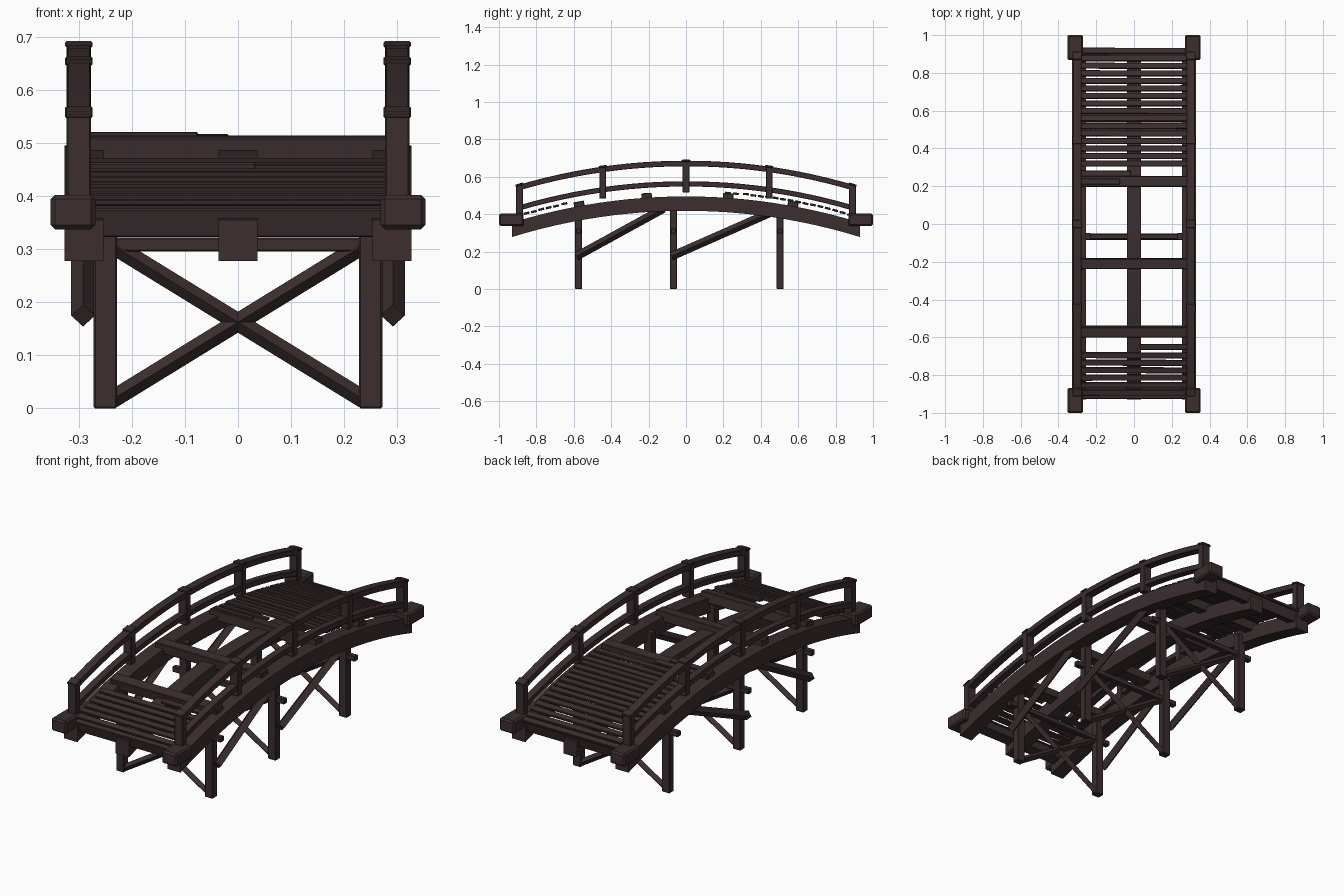
import bpy, bmesh, random
from mathutils import Vector, Matrix

random.seed(4)
cube = bpy.data.objects.get("Cube")
if cube:
    bpy.data.objects.remove(cube)

wood = bpy.data.materials.new("dark_brown_wood")
wood.use_nodes = True
COLOUR = (0.045, 0.027, 0.028, 1)
wood.diffuse_color = COLOUR
wood.node_tree.nodes["Principled BSDF"].inputs["Base Color"].default_value = COLOUR

RADIUS = 3.16
GIRDER_TOP = 0.495


def drop(y):
    """How far the bridge arc falls below its crown at y."""
    return RADIUS - (RADIUS ** 2 - y * y) ** 0.5


def finish(name, bm, bevel=0.0):
    bmesh.ops.recalc_face_normals(bm, faces=bm.faces)
    mesh = bpy.data.meshes.new(name)
    bm.to_mesh(mesh)
    bm.free()
    mesh.materials.append(wood)
    obj = bpy.data.objects.new(name, mesh)
    bpy.context.collection.objects.link(obj)
    if bevel:
        mod = obj.modifiers.new("worn_edges", "BEVEL")
        mod.width = bevel
        mod.segments = 1
    return obj


def box(name, centre, size, pitch=0.0, yaw=0.0, bevel=0.003):
    bm = bmesh.new()
    bmesh.ops.create_cube(bm, size=1)
    bm.transform(Matrix.Translation(centre) @ Matrix.Rotation(yaw, 4, "Z")
                 @ Matrix.Rotation(pitch, 4, "X") @ Matrix.Diagonal((*size, 1)))
    return finish(name, bm, bevel)


def strut(name, start, end, side):
    """Square timber between two points, turned edge up."""
    a, b = Vector(start), Vector(end)
    axis = b - a
    bm = bmesh.new()
    bmesh.ops.create_cube(bm, size=1)
    bm.transform(Matrix.Translation((a + b) / 2)
                 @ axis.to_track_quat("Z", "Y").to_matrix().to_4x4()
                 @ Matrix.Rotation(0.7854, 4, "Z")
                 @ Matrix.Diagonal((side, side, axis.length, 1)))
    return finish(name, bm)


def arc_beam(name, x, width, top, height, reach, bevel=0.002):
    """Curved timber following the bridge arc, with upright ends."""
    bm = bmesh.new()
    steps = 24
    rings = []
    for i in range(steps + 1):
        y = reach * (2 * i / steps - 1)
        z = top - drop(y)
        rings.append([bm.verts.new((x + sx * width / 2, y, zz))
                      for sx, zz in ((-1, z), (1, z), (1, z - height), (-1, z - height))])
    for r, s in zip(rings, rings[1:]):
        for k in range(4):
            n = (k + 1) % 4
            bm.faces.new((r[k], r[n], s[n], s[k]))
    bm.faces.new(rings[0])
    bm.faces.new(rings[-1])
    return finish(name, bm, bevel)


def slope(y):
    return -y / RADIUS


# Girders
for label, x in (("left", 0.29), ("centre", 0), ("right", -0.29)):
    arc_beam(label + "_girder", x, 0.074, GIRDER_TOP, 0.077, 0.93, 0)

# Railings, posts, caps and end blocks
for label, s in (("left", 1), ("right", -1)):
    arc_beam(label + "_top_rail", s * 0.3, 0.044, 0.686, 0.03, 0.905)
    arc_beam(label + "_middle_rail", s * 0.3, 0.038, 0.576, 0.028, 0.89)
    for i in range(-2, 3):
        y = i * 0.445
        base, top = 0.515 - drop(y), 0.686 - drop(y)
        if abs(i) == 2:
            base = 0.395
        box(label + "_post", (s * 0.3, y, (base + top) / 2), (0.046, 0.036, top - base))
        box(label + "_post_cap", (s * 0.3, y, top), (0.052, 0.044, 0.012),
            slope(y))
    for end in (-1, 1):
        box(label + "_end_block", (s * 0.311, end * 0.934, 0.37), (0.084, 0.132, 0.065),
            bevel=0.008)

# Cross beams under the deck
for y in (-0.57, -0.21, 0.225, 0.57):
    box("cross_beam", (0, y, 0.488 - drop(y) + 0.007), (0.6, 0.056, 0.05), slope(y))
for y in (-0.895, 0.895):
    box("end_beam", (0, y, 0.356), (0.63, 0.05, 0.056), slope(y))


# Deck planks, some broken short or missing
def plank(y, x0=-0.285, x1=0.285):
    z = GIRDER_TOP + 0.027 - drop(y) + random.uniform(-0.002, 0.002)
    box("plank", ((x0 + x1) / 2, y, z), (x1 - x0, 0.031, 0.012),
        slope(y) + random.uniform(-0.06, 0.06), random.uniform(-0.003, 0.003), 0.002)


plank(0.225, x1=-0.075)
plank(0.267, x1=-0.018)
for i in range(16):
    plank(0.32 + i * 0.0398)
plank(-0.65, x0=0.03)
for i in range(6):
    plank(-0.695 - i * 0.0395)

# Piers with crossed braces
for y in (-0.574, -0.067, 0.503):
    for s in (-1, 1):
        top = GIRDER_TOP - 0.03 - drop(y)
        box("pier_post", (s * 0.25, y, top / 2), (0.044, 0.038, top))
        strut("pier_cross_brace", (s * 0.24, y, 0.015), (-s * 0.24, y, 0.31), 0.024)
    box("pier_crossbar", (0, y, 0.309), (0.63, 0.028, 0.027))

# Diagonal braces from the piers up to the girders
for s in (-1, 1):
    strut("rear_leaning_brace", (s * 0.292, -0.585, 0.175), (s * 0.292, -0.12, 0.43), 0.032)
    strut("front_leaning_brace", (s * 0.292, -0.078, 0.175), (s * 0.292, 0.46, 0.412), 0.032)
